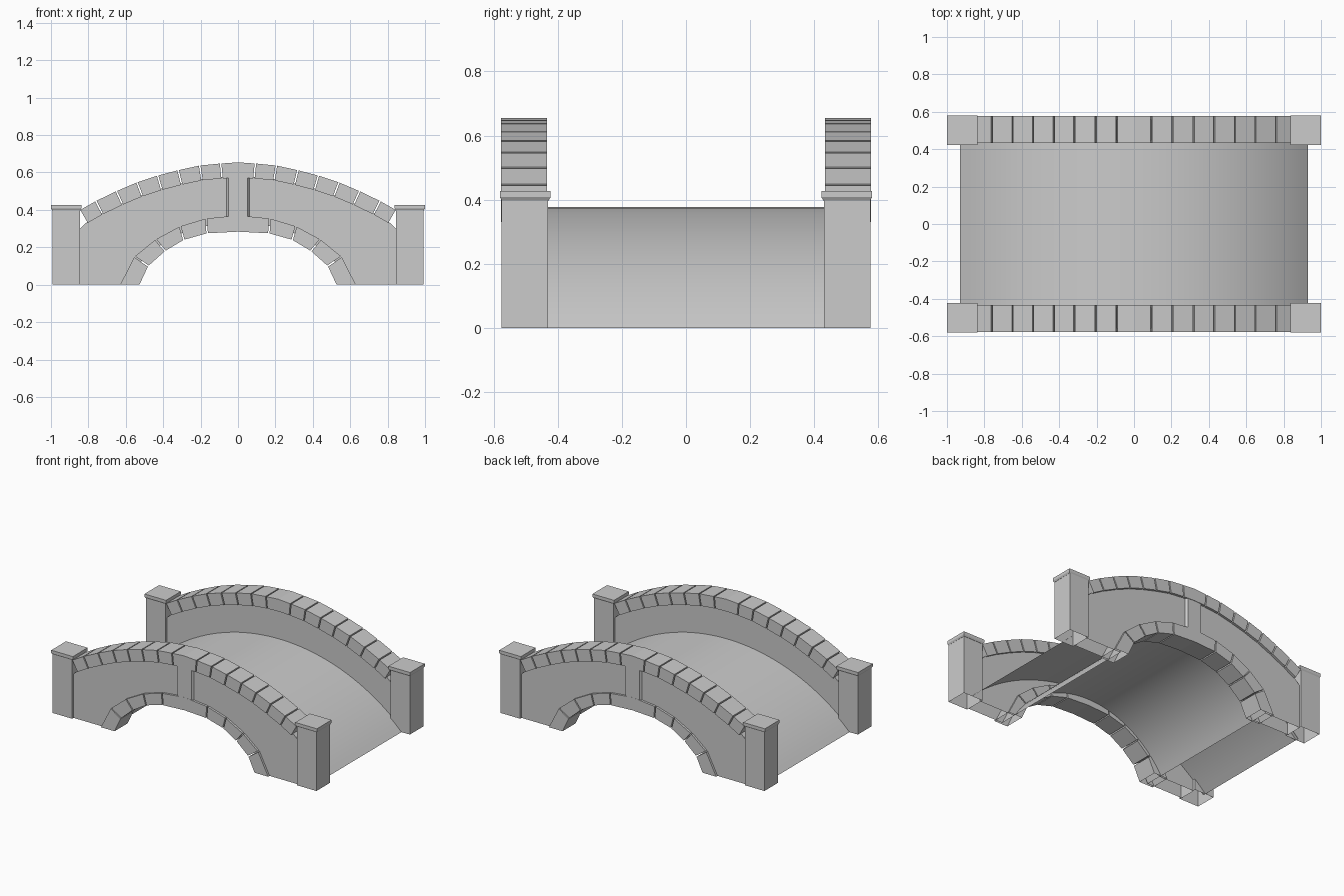
import bpy, bmesh, math
from mathutils import Vector

if "Cube" in bpy.data.objects:
    bpy.data.objects.remove(bpy.data.objects["Cube"])


def finish(bm, name, smooth=False):
    # undersides resting on the ground are left open
    low = [f for f in bm.faces if all(abs(v.co.z) < 1e-4 for v in f.verts)]
    bmesh.ops.delete(bm, geom=low, context='FACES_ONLY')
    bmesh.ops.recalc_face_normals(bm, faces=bm.faces)
    me = bpy.data.meshes.new(name)
    bm.to_mesh(me)
    bm.free()
    for p in me.polygons:
        p.use_smooth = smooth
    ob = bpy.data.objects.new(name, me)
    bpy.context.collection.objects.link(ob)
    return ob


def prism(bm, pts, y0, y1):
    """Extrude an x/z outline along y."""
    a = [bm.verts.new((x, y0, z)) for x, z in pts]
    b = [bm.verts.new((x, y1, z)) for x, z in pts]
    n = len(pts)
    bm.faces.new(a)
    bm.faces.new(b[::-1])
    for i in range(n):
        j = (i + 1) % n
        bm.faces.new((a[j], a[i], b[i], b[j]))


def loft(bm, rings):
    """Stack of rectangles (x0, x1, y0, y1, z), closed at both ends."""
    loops = [[bm.verts.new(c) for c in ((x0, y0, z), (x1, y0, z), (x1, y1, z), (x0, y1, z))]
             for x0, x1, y0, y1, z in rings]
    bm.faces.new(loops[0][::-1])
    bm.faces.new(loops[-1])
    for a, b in zip(loops, loops[1:]):
        for i in range(4):
            j = (i + 1) % 4
            bm.faces.new((a[i], a[j], b[j], b[i]))


def mirror_x(pts):
    """Full left-to-right line from the right half (listed from the centre out)."""
    return [(-x, z) for x, z in reversed(pts) if x > 0] + list(pts)


def stones(bm, inner, outer, y0, y1, gap):
    """One block between each pair of neighbouring joints."""
    for i in range(len(inner) - 1):
        a, b = Vector(inner[i]), Vector(inner[i + 1])
        c, d = Vector(outer[i + 1]), Vector(outer[i])
        t = (b - a).normalized() * gap
        s = (c - d).normalized() * gap
        if i == 0:
            pts = [a, b - t, c - s, d]
        elif i == len(inner) - 2:
            pts = [a + t, b, c, d + s]
        else:
            pts = [a + t, b - t, c - s, d + s]
        if i == (len(inner) - 2) // 2:          # slightly crowned centre stone
            m_in, m_out = (a + b) / 2, (c + d) / 2
            rise = 0.09 * (b - a).length ** 1.5
            pts = [pts[0], m_in + Vector((0, rise * .5)), pts[1],
                   pts[2], m_out + Vector((0, rise)), pts[3]]
        prism(bm, [tuple(p) for p in pts], y0, y1)


def sheet(name, line, w):
    bm = bmesh.new()
    rows = [(bm.verts.new((x, -w, z)), bm.verts.new((x, w, z))) for x, z in line]
    for a, b in zip(rows, rows[1:]):
        bm.faces.new((a[0], b[0], b[1], a[1]))
    return finish(bm, name, True)


# joint lines, right half from the centre outwards
ring_in = mirror_x([(.165, .275), (.29, .24), (.39, .18), (.48, .10), (.527, 0)])
ring_out = mirror_x([(.17, .354), (.31, .312), (.44, .242), (.553, .15), (.63, 0)])
cope_half = [(.093, .648), (.205, .637), (.32, .612), (.43, .583),
             (.54, .547), (.65, .50), (.76, .447), (.843, .40)]
cope_out = mirror_x(cope_half)
cope_in_half = []
for i, (x, z) in enumerate(cope_half):
    p = cope_half[max(i - 1, 0)]
    q = cope_half[min(i + 1, 7)]
    d = (Vector(q) - Vector(p)).normalized()
    cope_in_half.append((x + d.y * .08, z - d.x * .08))
cope_in = mirror_x(cope_in_half)

# wall outline: ground, coping line above, arch opening below
arch_mid = [((a[0] + b[0]) / 2, (a[1] + b[1]) / 2) for a, b in zip(ring_in, ring_out)]
wall_line = ([(-.85, 0), (-.85, .295)] + [(x, z + .008) for x, z in cope_in]
             + [(.85, .295), (.85, 0)] + arch_mid[::-1])

for s, side in ((-1, "front"), (1, "back")):
    # side wall
    bm = bmesh.new()
    prism(bm, wall_line, s * .447, s * .56)
    finish(bm, side + "_wall")

    # arch ring and coping stones
    bm = bmesh.new()
    stones(bm, ring_in, ring_out, s * .435, s * .575, .004)
    finish(bm, side + "_arch_stones")
    bm = bmesh.new()
    stones(bm, cope_in, cope_out, s * .433, s * .577, .004)
    finish(bm, side + "_coping_stones")

    # tapered centre panel on the outer face
    bm = bmesh.new()
    prof = [(-.066, .555), (.066, .555), (.052, .574), (-.052, .574)]
    lo = [bm.verts.new((x, s * y, .355)) for x, y in prof]
    hi = [bm.verts.new((x, s * y, .58)) for x, y in prof]
    bm.faces.new(lo)
    bm.faces.new(hi[::-1])
    for i in range(4):
        j = (i + 1) % 4
        bm.faces.new((lo[i], lo[j], hi[j], hi[i]))
    finish(bm, side + "_centre_panel")

    # end posts with caps
    for sx, end in ((-1, "left"), (1, "right")):
        y0, y1 = sorted((s * .43, s * .575))
        x0, x1 = sorted((sx * .846, sx * .993))
        bm = bmesh.new()
        loft(bm, [(x0, x1, y0, y1, 0), (x0, x1, y0, y1, .405)])
        finish(bm, f"{side}_{end}_post")
        y0, y1 = sorted((s * .422, s * .58))
        x0, x1 = sorted((sx * .837, sx * 1.0))
        e = .006
        bm = bmesh.new()
        loft(bm, [(x0 + e, x1 - e, y0 + e, y1 - e, .398),
                  (x0, x1, y0, y1, .408), (x0, x1, y0, y1, .427)])
        finish(bm, f"{side}_{end}_post_cap")

# curved deck
R = (.93 ** 2 + .378 ** 2) / (2 * .378)
A = math.asin(.93 / R)
N = 40
sheet("deck", [(R * math.sin(A * (2 * i / N - 1)),
                max(0, R * math.cos(A * (2 * i / N - 1)) - R + .378)) for i in range(N + 1)], .45)

# vault under the deck
r = (.58 ** 2 + .325 ** 2) / (2 * .325)
B = math.asin(.58 / r)
sheet("vault", [(r * math.sin(B * (2 * i / N - 1)),
                 max(0, r * math.cos(B * (2 * i / N - 1)) - r + .325)) for i in range(N + 1)], .45)
